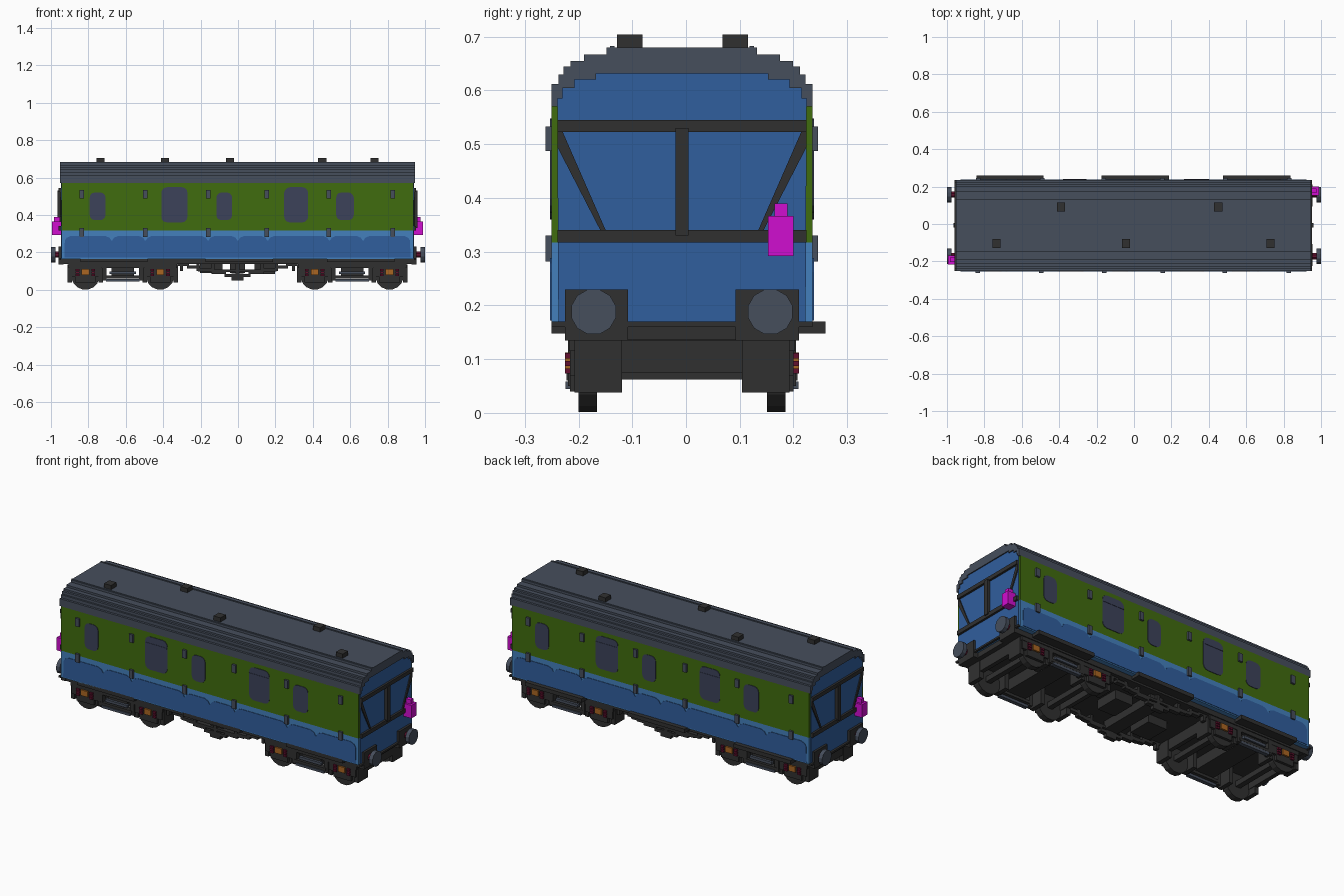
import bpy, bmesh, math
from mathutils import Vector, Matrix

cube = bpy.data.objects.get("Cube")
if cube:
    bpy.data.objects.remove(cube)

CX, CY = -0.003, -0.0075          # body centre; the rear steps stick out further
ENDS = (1, -1)


def material(name, r, g, b):
    lin = [((c / 255 + 0.055) / 1.055) ** 2.4 if c > 10 else c / 255 / 12.92 for c in (r, g, b)]
    m = bpy.data.materials.new(name)
    m.use_nodes = True
    m.diffuse_color = (*lin, 1)
    m.node_tree.nodes["Principled BSDF"].inputs["Base Color"].default_value = (*lin, 1)
    return m


SLATE = material("slate grey", 70, 78, 92)
GREEN = material("leaf green", 64, 108, 14)
LIGHT = material("light blue", 68, 128, 188)
BLUE = material("mid blue", 48, 94, 158)
DARK = material("charcoal", 48, 48, 48)
GLASS = material("window glass", 60, 66, 90)
ORANGE = material("axle orange", 170, 102, 34)
MAROON = material("spring maroon", 98, 16, 46)
PINK = material("lamp magenta", 208, 14, 208)


def finish(name, bm, mat):
    bmesh.ops.recalc_face_normals(bm, faces=bm.faces)
    me = bpy.data.meshes.new(name)
    bm.to_mesh(me)
    bm.free()
    me.materials.append(mat)
    ob = bpy.data.objects.new(name, me)
    ob.location = (CX, CY, 0)
    bpy.context.scene.collection.objects.link(ob)
    return ob


def boxes(name, items, mat):
    """One object made of boxes, each (x0, x1, y0, y1, z0, z1)."""
    bm = bmesh.new()
    for x0, x1, y0, y1, z0, z1 in items:
        mtx = Matrix.Translation(((x0 + x1) / 2, (y0 + y1) / 2, (z0 + z1) / 2)) @ Matrix.Diagonal(
            (abs(x1 - x0), abs(y1 - y0), abs(z1 - z0), 1))
        bmesh.ops.create_cube(bm, size=1, matrix=mtx)
    return finish(name, bm, mat)


def spin(items):
    """The boxes plus a copy turned half round."""
    return [(a * s, b * s, c * s, d * s, e, f) for s in ENDS for a, b, c, d, e, f in items]


def prisms(name, outlines, axis, mat):
    """Extrude flat outlines along x (points y, z) or y (points x, z); each is (points, start, end)."""
    bm = bmesh.new()
    for pts, a, b in outlines:
        place = (lambda p, t: (t, p[0], p[1])) if axis == "x" else (lambda p, t: (p[0], t, p[1]))
        face = bm.faces.new([bm.verts.new(place(p, a)) for p in pts])
        new = bmesh.ops.extrude_face_region(bm, geom=[face])["geom"]
        step = Vector((b - a, 0, 0) if axis == "x" else (0, b - a, 0))
        bmesh.ops.translate(bm, vec=step, verts=[v for v in new if isinstance(v, bmesh.types.BMVert)])
    return finish(name, bm, mat)


def disc(cx, cz, r, n=16):
    return [(cx + r * math.cos(math.tau * (i + .5) / n), cz + r * math.sin(math.tau * (i + .5) / n))
            for i in range(n)]


def rounded(x0, x1, z0, z1, r):
    pts = []
    for cx, cz, a in ((x1 - r, z1 - r, 0), (x0 + r, z1 - r, 90), (x0 + r, z0 + r, 180), (x1 - r, z0 + r, 270)):
        for k in range(4):
            t = math.radians(a + 30 * k)
            pts.append((cx + r * math.cos(t), cz + r * math.sin(t)))
    return pts


def stairs(steps, z0):
    """Half arch as stair steps (half width, top height)."""
    pts, z = [], z0
    for w, top in steps:
        pts += [(w, z), (w, top)]
        z = top
    return pts


def arch(half):
    return half + [(-y, z) for y, z in reversed(half)]


# Body shell: light blue below, green above
W, L = 0.2425, 0.94
boxes("lower_body", [(-L, L, -W, W, 0.165, 0.317)], LIGHT)
boxes("upper_body", [(-L, L, -W, W, 0.317, 0.572)], GREEN)

# Stepped roof shell that overhangs the ends
outer = stairs([(W, .612), (.23, .63), (.22, .645), (.207, .655), (.182, .667), (.14, .68)], .57)
inner = stairs([(.232, .585), (.222, .605), (.20, .62), (.16, .632)], .57)
prisms("roof", [(arch(outer) + arch(inner)[::-1], -0.95, 0.95)], "x", SLATE)
boxes("roof_ribs", [(-.95, .95, s * .13 - .004, s * .13 + .004, .68, .683) for s in ENDS], SLATE)
boxes("roof_vents", [(x - .022, x + .022, y - .024, y + .024, .678, .704)
                     for x, y in ((-.732, -.097), (-.387, .099), (-.04, -.097), (.453, .099), (.733, -.097))], DARK)

# Blue ends with dark framing
end_shape = [(-.23, .165), (.23, .165)] + arch(inner)
prisms("end_panels", [(end_shape, s * .93, s * .944) for s in ENDS], "x", BLUE)
frame = []
for s in ENDS:
    a, b = s * .943, s * .956
    frame += [(a, b, -.232, .232, .523, .545), (a, b, -.232, .232, .317, .340),
              (a, s * .962, -.0125, .0125, .33, .53), (a, b, -W, W, .16, .17)]
boxes("end_framing", frame, DARK)
braces = []
for s in ENDS:
    for m in ENDS:
        braces.append(([(m * .232, .523), (m * .232, .495), (m * .152, .34), (m * .142, .34), (m * .222, .523)],
                       s * .943, s * .950))
prisms("end_diagonal_braces", braces, "x", DARK)

# Scalloped mid blue panels along the lower sides
div = [-.925, -.672, -.492, -.157, .002, .162, .492, .672, .925]
scallop = [(-.925, .172)]
for a, b in zip(div, div[1:]):
    scallop += [(a + .002, .262), (a + .012, .278), (a + .035, .288), (b - .035, .288), (b - .012, .278), (b - .002, .262)]
scallop.append((.925, .172))
prisms("side_lower_panels", [([(x * s, z) for x, z in scallop], -s * W, -s * (W + .003)) for s in ENDS], "y", BLUE)

# Windows: the far side is the near side turned half round
small = [(-.79, -.705), (-.113, -.028), (.528, .622)]
large = [(-.407, -.267), (.25, .378)]
panes = [rounded(a, b, .372, .52, .028) for a, b in small] + [rounded(a, b, .36, .548, .03) for a, b in large]
prisms("side_windows", [([(x * s, z) for x, z in p], -s * W, -s * (W + .003)) for s in ENDS for p in panes], "y", GLASS)
boxes("window_bars", spin([(a + .002, b - .002, -W, -W - .005, .506, .511) for a, b in large]), GLASS)

# Door hinges
hinges = [(x - .012, x + .012, -W, -.2535, z0, z1) for x in (-.832, -.492, -.155, .158, .488, .83)
          for z0, z1 in ((.487, .533), (.282, .33))]
boxes("side_hinges", spin(hinges), SLATE)

# Underframe and side steps
boxes("underframe", [(-.93, .93, -.215, .215, .137, .166)], DARK)
boxes("side_steps", [(x - .18, x + .18, y0, y1, .148, .17) for x in (-.66, .01, .66)
                     for y0, y1 in ((-.2425, -.2), (.2, .2675))], DARK)

# Bogies
wheels, frames, slate, axle_boxes, springs, housings = [], [], [], [], [], []
for b in (-.613, .613):
    frames += [(b - .29, b + .29, s * .17, s * .21, .115, .15) for s in ENDS]
    frames += [(b - .1, b + .1, s * .18, s * .215, .06, .075) for s in ENDS]
    frames += [(b + d - .012, b + d + .012, s * .18, s * .212, .05, .14) for d in (-.1, .1) for s in ENDS]
    frames += [(b - .06, b + .06, -.2, .2, .075, .137)]
    frames += [(b + d - .012, b + d + .012, -.19, .19, .075, .135) for d in (-.28, .28)]
    slate += [(b - .09, b + .09, s * .195, s * .217, .044, .058) for s in ENDS]
    slate += [(b - .07, b + .07, s * .195, s * .214, .083, .098) for s in ENDS]
    for wx in (b - .2, b + .2):
        frames.append((wx - .015, wx + .015, -.17, .17, .062, .092))
        frames += [(wx + d - .012, wx + d + .012, s * .112, s * .2, .038, .135) for d in (-.083, .083) for s in ENDS]
        for s in ENDS:
            wheels.append((disc(wx, .076, .076), s * .158, s * .193))
            housings.append(([(wx - .085, .15), (wx - .085, .07), (wx - .055, .07), (wx - .055, .04), (wx + .055, .04),
                              (wx + .055, .07), (wx + .085, .07), (wx + .085, .15)], s * .19, s * .208))
            axle_boxes.append((wx - .021, wx + .021, s * .2, s * .2175, .08, .112))
            springs += [(wx + d - .01, wx + d + .01, s * .2, s * .2175, z, z + .01)
                        for d in (-.042, .042) for z in (.073, .087, .101)]
prisms("wheels", wheels, "y", DARK)
prisms("axle_housings", housings, "y", DARK)
boxes("bogie_frames", frames, DARK)
boxes("bogie_side_bars", slate, SLATE)
boxes("axle_box_covers", axle_boxes, ORANGE)
boxes("bogie_springs", springs, MAROON)

# Truss and equipment boxes under the middle
truss = []
for s in ENDS:
    y0, y1 = s * .17, s * .195
    for m in ENDS:
        for i, (xa, xb) in enumerate(((.32, .26), (.27, .2), (.21, .13), (.14, .06), (.07, 0))):
            truss.append((m * xa, m * xb, y0, y1, .128 - i * .015, .145 - i * .015))
        truss += [(m * (x - .008), m * (x + .008), y0, y1, z, .15) for x, z in ((.3, .1), (.21, .1), (.13, .085))]
    truss += [(-.18, .18, y0, y1, .094, .108), (-.01, .01, y0, y1, .06, .15), (-.032, .032, y0, y1, .05, .088)]
boxes("centre_truss", truss, DARK)
boxes("underfloor_equipment", [(-.04, .04, -.18, .18, .09, .137), (-.2, -.08, -.12, .02, .09, .137),
                               (.09, .2, -.04, .1, .085, .137)], DARK)

# Buffers: dark backing, maroon shank, slate head
heads = [(disc(s * .1645, .188, .043, 12), e * 1.0 - CX, e * .977 - CX) for e in ENDS for s in ENDS]
prisms("buffer_heads", heads, "x", SLATE)
prisms("buffer_shanks", [(disc(s * .1645, .188, .018, 8), e * .94, e * .98) for e in ENDS for s in ENDS], "x", MAROON)
boxes("buffer_backings", [(e * .93, e * .957, s * .1, s * .2175, .135, .23) for e in ENDS for s in ENDS], DARK)

# Tail lamps, one at each end on opposite corners
boxes("tail_lamps", spin([(.942, .992, .16, .208, .292, .366), (.95, .98, .172, .196, .366, .39)]), PINK)
